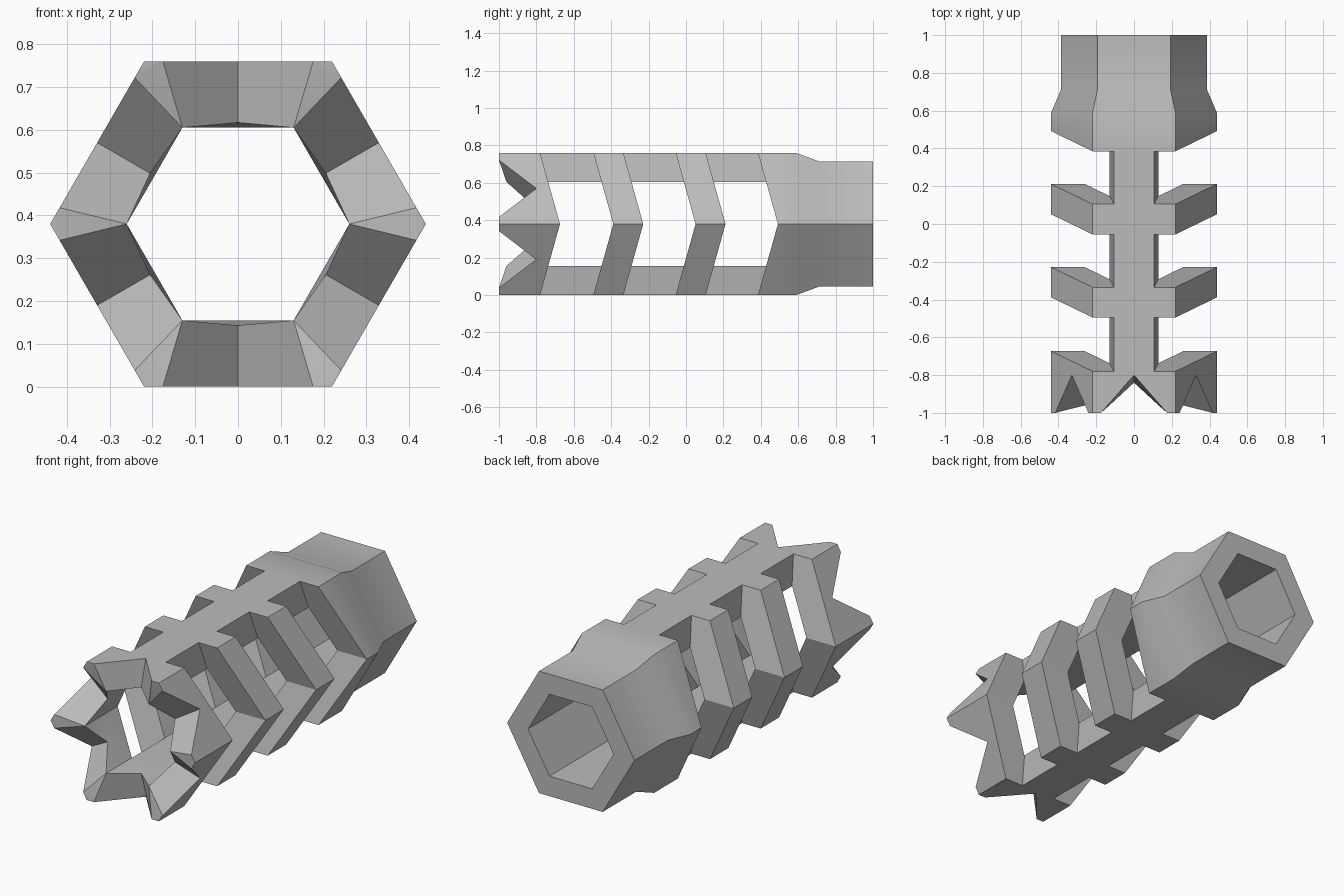
import bpy, bmesh, math
from mathutils import Vector

if "Cube" in bpy.data.objects:
    bpy.data.objects.remove(bpy.data.objects["Cube"])

CZ = 0.38                      # height of the tube axis
R_OUT, R_END, R_IN = CZ / math.cos(math.pi / 6), 0.387, 0.26

grey = bpy.data.materials.new("plain grey")
grey.diffuse_color = (0.5, 0.5, 0.5, 1)
grey.use_nodes = True
grey.node_tree.nodes["Principled BSDF"].inputs["Base Color"].default_value = grey.diffuse_color


def make_object(name, bm):
    bmesh.ops.recalc_face_normals(bm, faces=bm.faces[:])
    me = bpy.data.meshes.new(name)
    bm.to_mesh(me)
    bm.free()
    ob = bpy.data.objects.new(name, me)
    me.materials.append(grey)
    bpy.context.collection.objects.link(ob)
    return ob


def corner(k, r, y):
    a = math.radians(60 * k)
    return Vector((r * math.cos(a), y, CZ + r * math.sin(a)))


def hex_ring(bm, r, y):
    return [bm.verts.new(corner(k, r, y)) for k in range(6)]


# Hexagonal tube with a toothed front and a narrowed rear collar
bm = bmesh.new()
tip = hex_ring(bm, R_OUT, -1)
shoulder = hex_ring(bm, R_OUT, 0.59)
neck = hex_ring(bm, R_END, 0.71)
rear = hex_ring(bm, R_END, 1)
in_rear = hex_ring(bm, R_IN, 1)
in_mid = hex_ring(bm, R_IN, -0.75)
in_tip = hex_ring(bm, R_IN, -0.96)

# Points of the notch in the middle of each hexagon side
left, right, notch, in_notch = [], [], [], []
for k in range(6):
    a, b = corner(k, R_OUT, -1), corner(k + 1, R_OUT, -1)
    left.append(bm.verts.new(a.lerp(b, 0.1)))
    right.append(bm.verts.new(a.lerp(b, 0.9)))
    mid = (a + b) / 2
    mid.y = -0.8
    notch.append(bm.verts.new(mid))
    ang = math.radians(60 * k + 30)
    in_notch.append(bm.verts.new((0.237 * math.cos(ang), -0.84,
                                  CZ + 0.237 * math.sin(ang))))

for k in range(6):
    n = (k + 1) % 6
    faces = [
        # outer side, taper, collar, rear rim, bore
        (tip[k], left[k], notch[k], right[k], tip[n], shoulder[n], shoulder[k]),
        (shoulder[k], shoulder[n], neck[n], neck[k]),
        (neck[k], neck[n], rear[n], rear[k]),
        (rear[k], rear[n], in_rear[n], in_rear[k]),
        (in_rear[k], in_rear[n], in_mid[n], in_mid[k]),
        # bore behind the teeth
        (in_tip[k], in_notch[k], in_mid[k]),
        (in_notch[k], in_mid[n], in_mid[k]),
        (in_notch[k], in_tip[n], in_mid[n]),
        # notch walls
        (left[k], notch[k], in_notch[k], in_tip[k]),
        (right[k], notch[k], in_notch[k], in_tip[n]),
        # tooth tip
        (tip[k], left[k], right[k - 1]),
        (left[k], in_tip[k], right[k - 1]),
    ]
    for f in faces:
        bm.faces.new(f)
tube = make_object("hexagonal_slotted_tube", bm)

# Chevron-shaped slot cutters on both sides, leaving ribs and two spines
bm = bmesh.new()
SLOPE = 0.28
for side in (-1, 1):
    for y0, y1 in ((-0.78, -0.495), (-0.335, -0.055), (0.105, 0.385)):
        rings = []
        for t, x in ((-0.45, 0.097), (-0.225, 0.129), (0, 0.129),
                     (0.225, 0.129), (0.45, 0.097)):
            shift = SLOPE * (CZ - abs(t))
            rings.append([bm.verts.new((side * px, py + shift, CZ + t))
                          for px, py in ((x, y0), (0.6, y0), (0.6, y1), (x, y1))])
        for lo, hi in zip(rings, rings[1:]):
            for i in range(4):
                j = (i + 1) % 4
                bm.faces.new((lo[i], lo[j], hi[j], hi[i]))
        bm.faces.new(rings[0])
        bm.faces.new(rings[-1])
cutter = make_object("slot_cutter", bm)
cutter.hide_render = True

mod = tube.modifiers.new("slots", 'BOOLEAN')
mod.operation = 'DIFFERENCE'
mod.solver = 'EXACT'
mod.object = cutter
bpy.context.view_layer.objects.active = tube
tube.select_set(True)
cutter.select_set(False)
bpy.ops.object.modifier_apply(modifier=mod.name)
bpy.data.objects.remove(cutter)

# Soft shading over the shallow taper, sharp everywhere else
bpy.ops.object.shade_smooth_by_angle(angle=math.radians(30))
